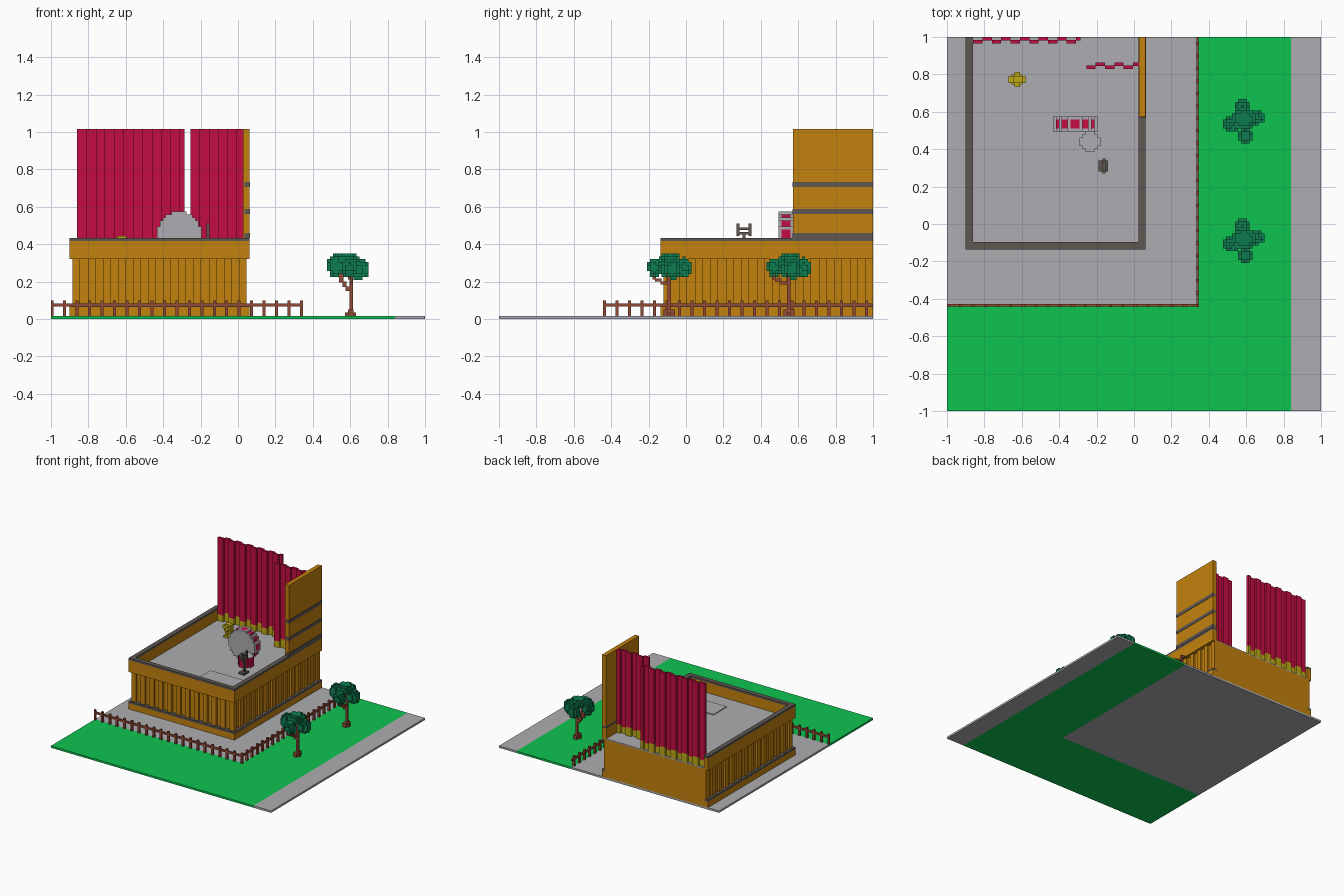
import bpy, bmesh, math
from mathutils import Vector

old = bpy.data.objects.get("Cube")
if old:
    bpy.data.objects.remove(old, do_unlink=True)

V = 2 / 126          # edge of one block
G = V                # top of the ground
FLOOR = 0.334        # stage floor height


def material(name, rgb):
    lin = [((c / 255 + 0.055) / 1.055) ** 2.4 if c > 10 else c / 255 / 12.92 for c in rgb]
    m = bpy.data.materials.new(name)
    m.use_nodes = True
    m.diffuse_color = (*lin, 1)
    m.node_tree.nodes["Principled BSDF"].inputs["Base Color"].default_value = (*lin, 1)
    return m


GREY = material("light_grey", (174, 174, 178))
GREEN = material("grass_green", (13, 196, 80))
OCHRE = material("ochre_wood", (196, 130, 13))
DARK = material("dark_grey", (94, 87, 82))
RED = material("crimson", (196, 13, 66))
GOLD = material("gold", (190, 170, 22))
BROWN = material("brown_wood", (148, 74, 54))
LEAF = material("leaf_green", (14, 124, 80))


def finish(name, bm, mats):
    me = bpy.data.meshes.new(name)
    bm.to_mesh(me)
    bm.free()
    for m in mats:
        me.materials.append(m)
    ob = bpy.data.objects.new(name, me)
    bpy.context.collection.objects.link(ob)
    return ob


def boxes(name, mat, *parts):
    """One object from boxes given as (x0, x1, y0, y1, z0, z1)."""
    bm = bmesh.new()
    for x0, x1, y0, y1, z0, z1 in parts:
        vs = bmesh.ops.create_cube(bm, size=1)["verts"]
        bmesh.ops.scale(bm, vec=(x1 - x0, y1 - y0, z1 - z0), verts=vs)
        bmesh.ops.translate(bm, vec=((x0 + x1) / 2, (y0 + y1) / 2, (z0 + z1) / 2), verts=vs)
    return finish(name, bm, [mat])


def blocks(name, centre, reach, inside, mats, rule=None):
    """Blocky solid: outer faces of all grid cells whose centre passes inside()."""
    n = [math.ceil(r / V) for r in reach]
    cells = {(i, j, k) for i in range(-n[0], n[0] + 1) for j in range(-n[1], n[1] + 1)
             for k in range(-n[2], n[2] + 1) if inside(Vector((i, j, k)) * V)}
    bm = bmesh.new()
    for c in cells:
        for axis in range(3):
            for s in (-1, 1):
                d = Vector([s if a == axis else 0 for a in range(3)])
                if tuple(int(a + b) for a, b in zip(c, d)) in cells:
                    continue
                u = Vector([1 if a == (axis + 1) % 3 else 0 for a in range(3)])
                w = d.cross(u)
                mid = Vector(c) + d / 2
                ring = [mid + (u * a + w * b) / 2 for a, b in ((-1, -1), (1, -1), (1, 1), (-1, 1))]
                f = bm.faces.new([bm.verts.new(p * V + Vector(centre)) for p in ring])
                if rule:
                    f.material_index = rule(mid * V, d)
    bmesh.ops.remove_doubles(bm, verts=bm.verts, dist=1e-5)
    return finish(name, bm, mats)


# Ground: paved yard, grass strip around it, pavement along one edge
boxes("paved_yard", GREY, (-1, 0.34, -0.43, 1, 0, G))
boxes("grass", GREEN, (-1, 0.84, -1, -0.43, 0, G), (0.34, 0.84, -0.43, 1, 0, G))
boxes("pavement", GREY, (0.84, 1, -1, 1, 0, G))

# Stage building: core, plinth, posts, parapet
X0, X1, Y0 = -0.9, 0.062, -0.135
boxes("stage_core", OCHRE, (X0 + 2 * V, X1 - 2 * V, Y0 + 2 * V, 1, G, FLOOR - 0.008))
boxes("stage_floor", GREY, (X0 + 2 * V, X1 - 2 * V, Y0 + 2 * V, 1, FLOOR - 0.008, FLOOR))


def surround(name, mat, width, z0, z1):
    boxes(name, mat, (X0, X1, Y0, Y0 + width, z0, z1),
          (X0, X0 + width, Y0 + width, 1, z0, z1),
          (X1 - width, X1, Y0 + width, 1, z0, z1))


surround("plinth", OCHRE, 2.5 * V, G, 4 * V)
surround("plinth_ledge", DARK, 2.5 * V, 4 * V, 5 * V)
surround("parapet", OCHRE, 0.038, 0.32, 0.418)
surround("parapet_rim", DARK, 0.038, 0.418, 0.434)

posts = []
step = 5 * V
for i in range(12):
    x = X0 + V + i * (X1 - X0 - 2 * V - 0.04) / 11
    posts.append((x, x + 0.04, Y0 + V, Y0 + 2.2 * V, 5 * V, 0.32))
for i in range(14):
    y = Y0 + V + i * (1 - Y0 - V - 0.04) / 13
    posts.append((X0 + V, X0 + 2.2 * V, y, y + 0.04, 5 * V, 0.32))
    posts.append((X1 - 2.2 * V, X1 - V, y, y + 0.04, 5 * V, 0.32))
boxes("wall_posts", OCHRE, *posts)

# Tall side wall with dark stripes on its outer side and front edge
boxes("tall_wall", OCHRE, (X1 - 0.036, X1, 0.573, 1, 0.434, 1.017))
boxes("tall_wall_stripes", DARK,
      *[(X1 - 0.026, X1 + 0.003, 0.57, 1, z, z + 0.027) for z in (0.434, 0.562, 0.705)])


# Folded curtains with a gold fringe
def curtain(name, x0, x1, y):
    cloth, fringe = [], []
    w = 0.05
    count = math.ceil((x1 - x0) / w)
    for i in range(count):
        a, b = x0 + i * w, min(x0 + (i + 1) * w, x1)
        dy = -V if i % 2 == 0 else 0
        hem = 0.405 if i % 2 else 0.385
        cloth.append((a, b, y + dy, y + dy + 1.15 * V, hem, 1.017))
        fringe.append((a, b, y + dy, y + dy + 1.15 * V, FLOOR, hem))
    boxes(name, RED, *cloth)
    boxes(name + "_fringe", GOLD, *fringe)


curtain("rear_curtain", -0.86, -0.285, 0.981)
curtain("side_curtain", -0.255, 0.026, 0.845)


# Upright big drum with red spots around its rim
def drum_rule(p, d):
    if abs(d.y) > 0.5 or abs(p.y) > 1.5 * V:
        return 0
    turn = math.degrees(math.atan2(p.z, p.x)) % 30
    return 1 if min(turn, 30 - turn) < 8.5 else 0


blocks("big_drum", (-0.315, 0.535, 0.456), (0.13, 0.04, 0.13),
       lambda p: math.hypot(p.x, p.z) < 0.118 and abs(p.y) < 2.5 * V, [GREY, RED], drum_rule)

# Small drum with a grey skin
blocks("small_drum", (-0.235, 0.44, FLOOR + 2.5 * V), (0.07, 0.07, 0.04),
       lambda p: math.hypot(p.x, p.y) < 0.054 and abs(p.z) < 2.5 * V, [GREY, RED],
       lambda p, d: 0 if abs(d.z) > 0.5 else 1)

# Dark stand with a forked head
boxes("forked_stand", DARK,
      (-0.19, -0.14, 0.28, 0.34, FLOOR, FLOOR + V),
      (-0.168, -0.152, 0.302, 0.318, FLOOR, 0.455),
      (-0.168, -0.152, 0.27, 0.35, 0.452, 0.464),
      (-0.168, -0.152, 0.27, 0.35, 0.476, 0.49),
      (-0.168, -0.152, 0.27, 0.286, 0.445, 0.51),
      (-0.168, -0.152, 0.334, 0.35, 0.445, 0.51))

# Low mat on the stage
boxes("stage_mat", GREY, (-0.39, -0.09, 0.03, 0.2, FLOOR, FLOOR + 0.007))

# Gold horn: foot, tube loop and bell
boxes("horn", GOLD,
      (-0.655, -0.595, 0.745, 0.80, FLOOR, FLOOR + V),
      (-0.648, -0.630, 0.755, 0.79, FLOOR, 0.44),
      (-0.648, -0.595, 0.755, 0.79, 0.427, 0.443),
      (-0.61, -0.595, 0.755, 0.79, 0.38, 0.43),
      (-0.64, -0.58, 0.755, 0.79, 0.375, 0.39),
      (-0.67, -0.645, 0.755, 0.79, 0.40, 0.425),
      (-0.64, -0.61, 0.732, 0.812, 0.395, 0.41))

# Fence along the front and side of the yard
FX, FY = 0.34, -0.435
gap = 0.0667
fence = [(-1, FX, FY - 0.005, FY + 0.007, 0.067, 0.083),
         (FX - 0.007, FX + 0.005, FY, 1, 0.067, 0.083)]
for i in range(21):
    x = FX - i * gap
    fence.append((max(x - 0.008, -1), x + 0.008, FY - 0.008, FY + 0.008, G, 0.1))
for i in range(1, 22):
    y = FY + i * gap
    fence.append((FX - 0.008, FX + 0.008, y - 0.008, min(y + 0.008, 1), G, 0.1))
boxes("fence", BROWN, *fence)

# Trees: crown lobes as (x, y, z, rx, ry, rz) around the trunk
LOBES = [(-0.02, 0.08, 0.275, 0.04, 0.04, 0.055), (0.05, 0.02, 0.265, 0.06, 0.04, 0.055),
         (-0.075, -0.02, 0.285, 0.042, 0.042, 0.062), (0.0, -0.08, 0.275, 0.04, 0.036, 0.05),
         (-0.01, 0.01, 0.318, 0.068, 0.055, 0.036)]


def in_crown(p):
    return any(((p.x - x) / a) ** 2 + ((p.y - y) / b) ** 2 + ((p.z + 0.28 - z) / c) ** 2 < 1
               for x, y, z, a, b, c in LOBES)


for name, ty in (("front_tree", -0.09), ("rear_tree", 0.55)):
    tx = 0.595
    blocks(name + "_crown", (tx, ty, 0.28), (0.14, 0.14, 0.09), in_crown, [LEAF])

    def part(x0, x1, y0, y1, z0, z1):
        return (tx + x0, tx + x1, ty + y0, ty + y1, z0, z1)

    boxes(name + "_trunk", BROWN,
          part(0.002, 0.02, -0.009, 0.009, G, 0.29),
          part(-0.022, 0.035, -0.009, 0.009, G, 0.035),
          part(-0.008, 0.022, -0.03, 0.03, G, 0.05),
          part(-0.02, 0.005, -0.008, 0.008, 0.15, 0.175),
          part(-0.036, -0.016, -0.008, 0.008, 0.17, 0.2),
          part(-0.056, -0.032, -0.014, 0.004, 0.195, 0.26),
          part(0.003, 0.019, -0.045, 0.0, 0.185, 0.2),
          part(0.0, 0.016, -0.075, -0.04, 0.2, 0.216),
          part(-0.008, 0.008, -0.09, -0.07, 0.21, 0.26))
